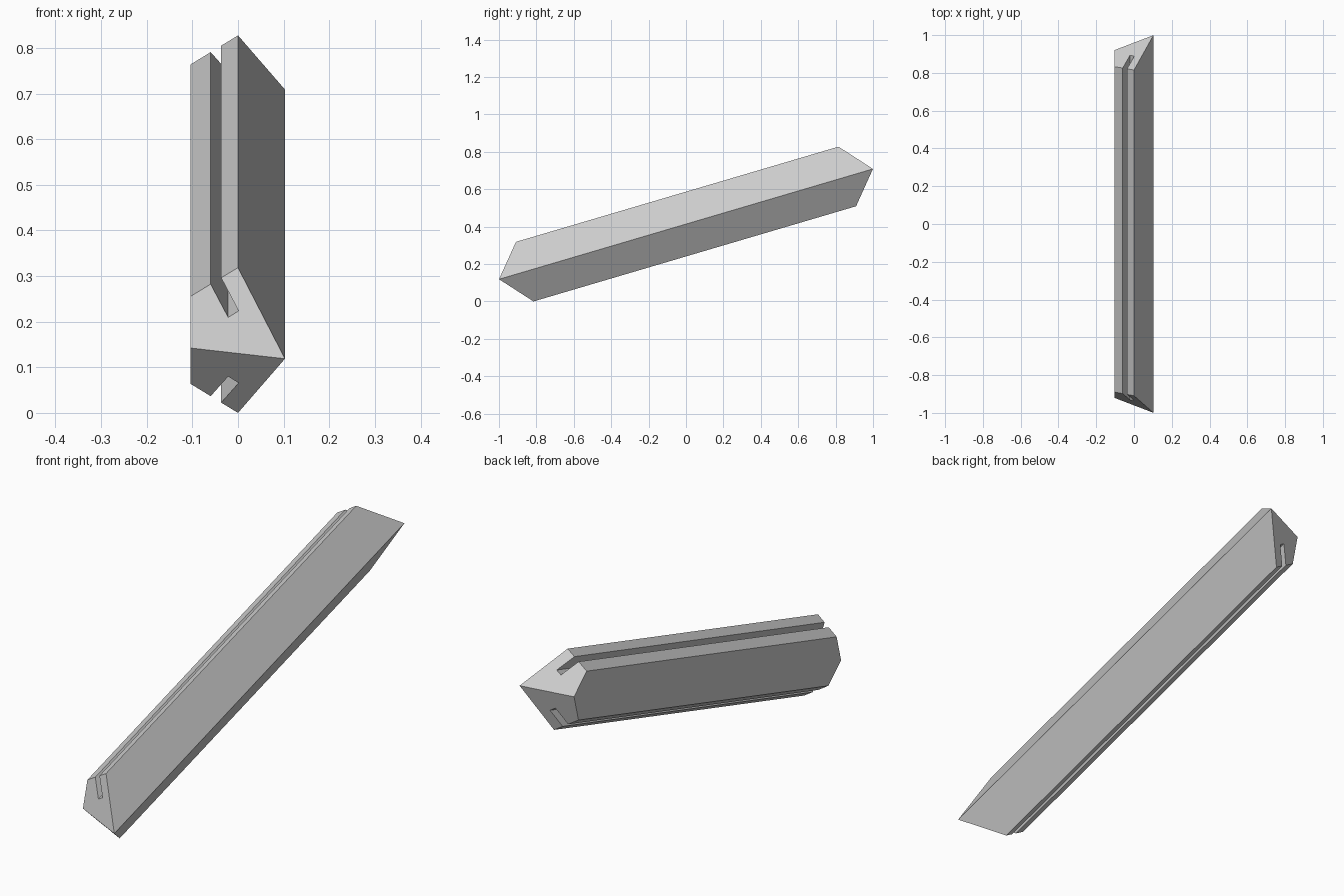
import bpy
import bmesh
from math import radians
from mathutils import Matrix, Vector

if "Cube" in bpy.data.objects:
    bpy.data.objects.remove(bpy.data.objects["Cube"], do_unlink=True)

# Single grey finish
grey = bpy.data.materials.new("Plain grey")
grey.use_nodes = True
colour = (0.6, 0.6, 0.6, 1)
grey.diffuse_color = colour
grey.node_tree.nodes["Principled BSDF"].inputs["Base Color"].default_value = colour

# Upper half of the cross-section: x across, w up from the middle
RIDGE = Vector((0.103, 0))
APEX = Vector((0, 0.166))
SHOULDER = Vector((-0.104, 0.1))
CREASE = Vector((-0.104, 0))

# Groove sunk at right angles into the sloping shoulder face
along = (SHOULDER - APEX).normalized()
inward = Vector((-along.y, along.x))
if inward.y > 0:
    inward = -inward
near = APEX + along * 0.0437
far = APEX + along * 0.0709
depth = inward * 0.0715
half_profile = [RIDGE, APEX, near, near + depth, far + depth, far, SHOULDER, CREASE]


def half_length(p):
    """Distance from the middle to the slanted end planes."""
    return 1.001 + 0.4 * p.x - 0.614 * abs(p.y)


# Build both mirrored halves, each with planar slanted end faces
bm = bmesh.new()
for side in (1, -1):
    rings = [[bm.verts.new((p.x, end * half_length(p), side * p.y))
              for p in half_profile] for end in (-1, 1)]
    for ring in rings:
        bm.faces.new(ring)
    front, back = rings
    for i in range(len(half_profile) - 1):
        bm.faces.new((front[i], front[i + 1], back[i + 1], back[i]))
bmesh.ops.remove_doubles(bm, verts=bm.verts, dist=0.0001)
bmesh.ops.recalc_face_normals(bm, faces=bm.faces)

# Tilt the bar up towards the back and set it on the ground
tilt = Matrix.Rotation(radians(16.44), 4, "X")
bmesh.ops.transform(bm, matrix=tilt, verts=bm.verts)
lift = -min(v.co.z for v in bm.verts)
bmesh.ops.translate(bm, vec=(0, 0, lift), verts=bm.verts)

mesh = bpy.data.meshes.new("grooved_bar")
bm.to_mesh(mesh)
bm.free()
mesh.materials.append(grey)
bar = bpy.data.objects.new("grooved_bar", mesh)
bpy.context.collection.objects.link(bar)
